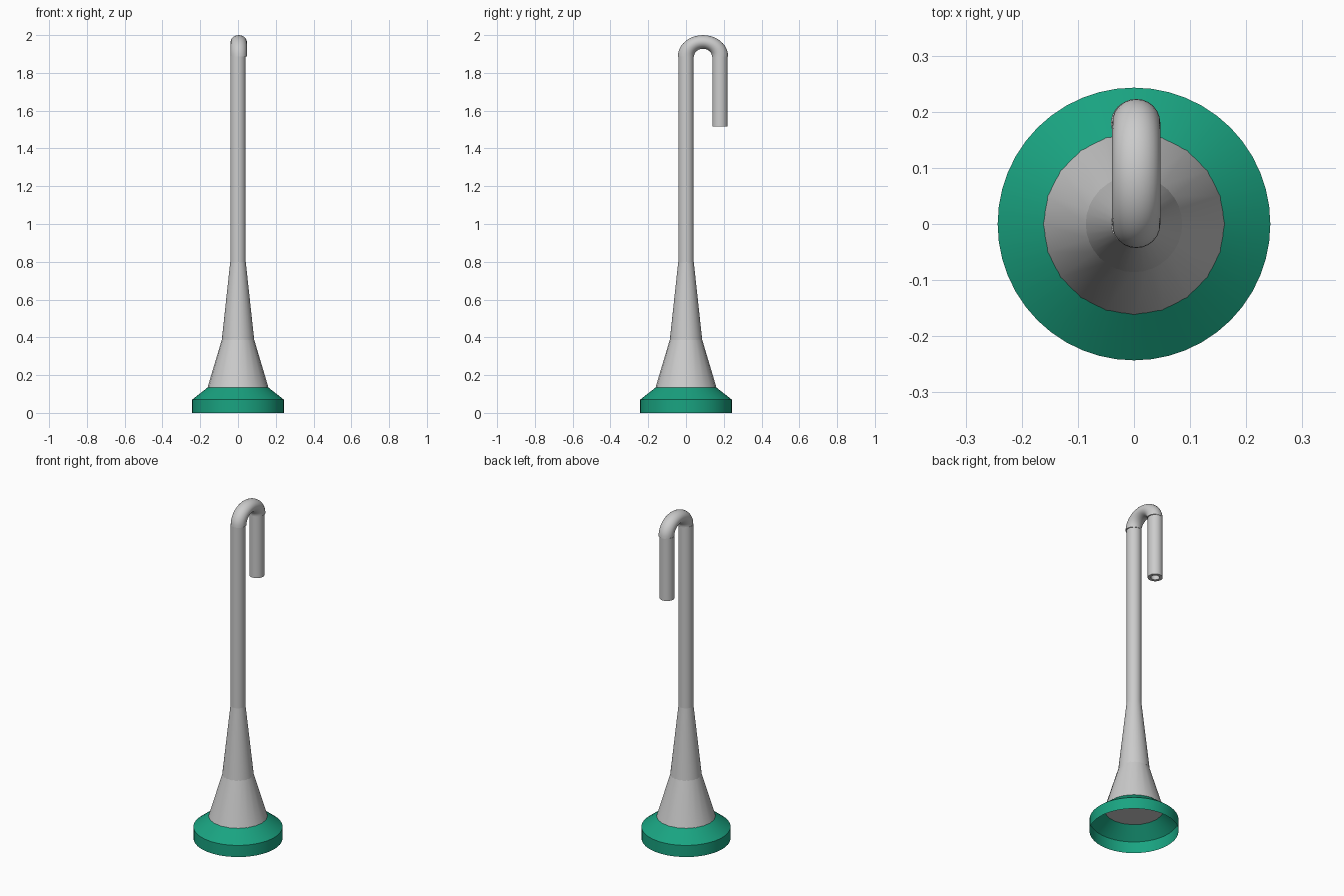
import bpy, bmesh, math

if "Cube" in bpy.data.objects:
    bpy.data.objects.remove(bpy.data.objects["Cube"])


def finish(name, bm, mat=None):
    bmesh.ops.recalc_face_normals(bm, faces=bm.faces)
    me = bpy.data.meshes.new(name)
    bm.to_mesh(me)
    bm.free()
    ob = bpy.data.objects.new(name, me)
    bpy.context.collection.objects.link(ob)
    if mat:
        me.materials.append(mat)
    bpy.context.view_layer.objects.active = ob
    ob.select_set(True)
    bpy.ops.object.shade_smooth_by_angle(angle=math.radians(30))
    ob.select_set(False)
    return ob


def loft(name, rings, cap_start=False, cap_end=False, mat=None):
    """Skin a list of vertex rings."""
    bm = bmesh.new()
    loops = [[bm.verts.new(p) for p in ring] for ring in rings]
    n = len(loops[0])
    for a, b in zip(loops, loops[1:]):
        for i in range(n):
            j = (i + 1) % n
            bm.faces.new((a[i], a[j], b[j], b[i]))
    if cap_start:
        bm.faces.new(loops[0])
    if cap_end:
        bm.faces.new(loops[-1])
    return finish(name, bm, mat)


def turned(name, profile, sides, y=0.0, **kw):
    """Rings around a vertical axis from (radius, z) pairs."""
    ang = [2 * math.pi * i / sides for i in range(sides)]
    rings = [[(r * math.cos(a), y + r * math.sin(a), z) for a in ang] for r, z in profile]
    return loft(name, rings, **kw)


green = bpy.data.materials.new("green")
green.diffuse_color = (0.01, 0.37, 0.22, 1)
green.use_nodes = True
green.node_tree.nodes["Principled BSDF"].inputs["Base Color"].default_value = green.diffuse_color

# Open-bottomed green foot
turned("base_ring", [(0.243, 0), (0.243, 0.07), (0.16, 0.135)], 48, mat=green)

# Stacked tapering stem
turned("lower_cone", [(0.162, 0.132), (0.085, 0.39)], 20, cap_start=True, cap_end=True)
turned("upper_cone", [(0.086, 0.385), (0.041, 0.8)], 32, cap_start=True, cap_end=True)
turned("stem_tube", [(0.041, 0.8), (0.041, 1.89)], 32, cap_start=True, cap_end=True)

# Slightly flattened half-torus bend
R, r, cy, cz, squash = 0.09, 0.043, 0.09, 1.888, 0.84
bend = []
for k in range(25):
    t = math.pi * k / 24
    ring = []
    for i in range(24):
        a = 2 * math.pi * i / 24
        d = R + r * math.cos(a)
        ring.append((0.004 + r * math.sin(a), cy - d * math.cos(t), cz + squash * d * math.sin(t)))
    bend.append(ring)
loft("top_bend", bend, cap_start=True, cap_end=True)

# Hanging spout with a recessed bore
turned("spout", [(0.041, 1.89), (0.041, 1.515), (0.024, 1.515), (0.024, 1.56)], 32,
       y=0.18, cap_start=True, cap_end=True)
